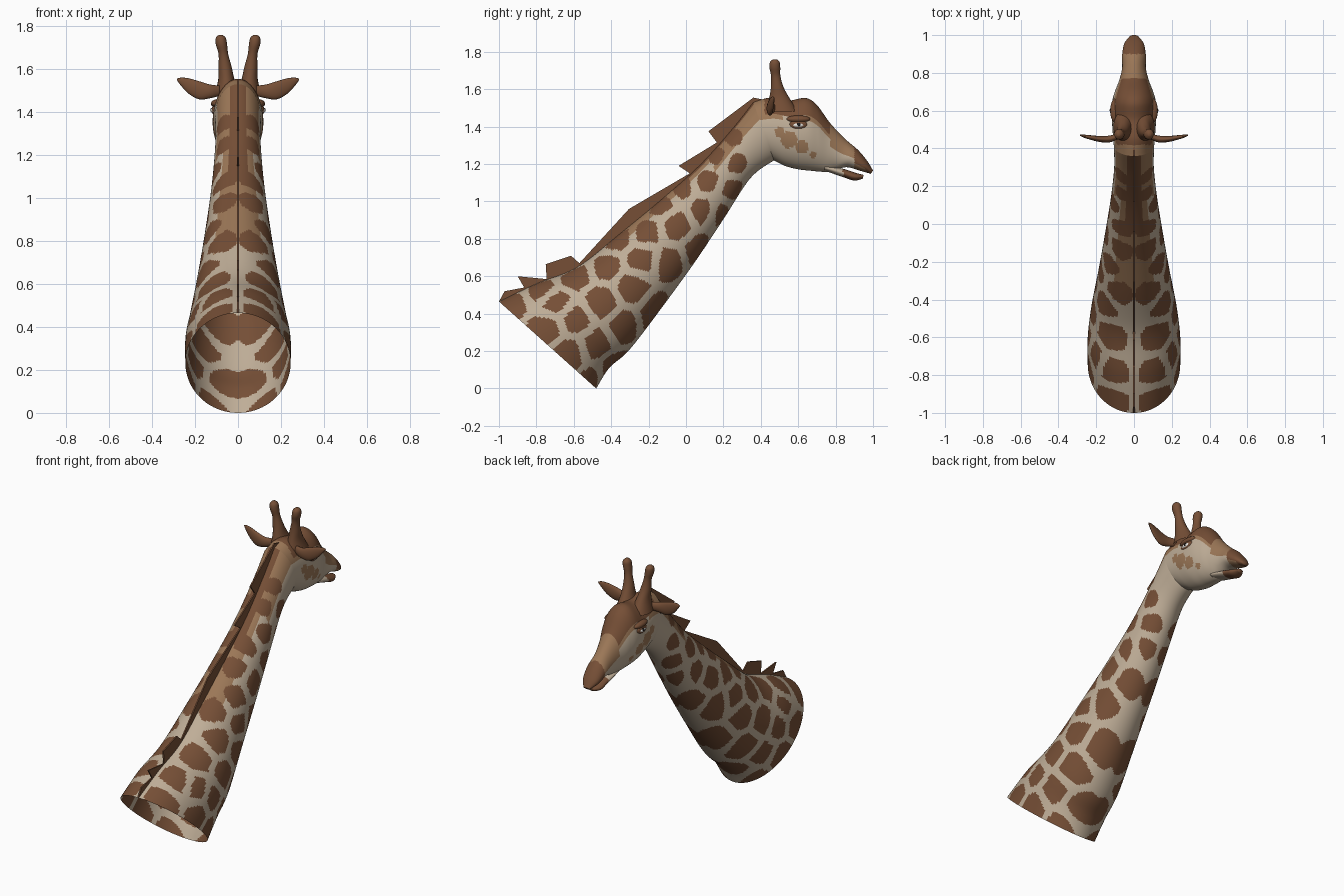
import bpy, bmesh, math
from mathutils import Vector, Matrix

if "Cube" in bpy.data.objects:
    bpy.data.objects.remove(bpy.data.objects["Cube"])


def material(name, rgb):
    m = bpy.data.materials.new(name)
    m.diffuse_color = (*rgb, 1)
    m.use_nodes = True
    m.node_tree.nodes["Principled BSDF"].inputs["Base Color"].default_value = m.diffuse_color
    return m


BROWN, TAN, CREAM, BLACK, WHITE = range(5)
MATS = [material("coat brown", (0.18, 0.078, 0.037)),
        material("coat tan", (0.33, 0.185, 0.095)),
        material("coat cream", (0.52, 0.42, 0.31)),
        material("eye black", (0.012, 0.010, 0.009)),
        material("eye white", (0.80, 0.78, 0.74))]


def finish(name, bm, smooth=True, mat=None):
    bmesh.ops.recalc_face_normals(bm, faces=bm.faces[:])
    me = bpy.data.meshes.new(name)
    bm.to_mesh(me)
    bm.free()
    for m in MATS:
        me.materials.append(m)
    for p in me.polygons:
        p.use_smooth = smooth
        if mat is not None:
            p.material_index = mat
    ob = bpy.data.objects.new(name, me)
    bpy.context.scene.collection.objects.link(ob)
    return ob


def spline(a, b, c, d, t):
    return 0.5 * (2 * b + (c - a) * t + (2 * a - 5 * b + 4 * c - d) * t * t
                  + (3 * b - a - 3 * c + d) * t ** 3)


def loft(name, stations, rows, segs, caps=(), mat=None):
    """Smooth tube through (centre, up half-axis, side half-axis) stations.
    Returns the object and, per face, its height around the section (-1..1)."""
    bm = bmesh.new()
    n = len(stations) - 1
    rings = []
    for r in range(rows + 1):
        u = r / rows * n
        i = min(int(u), n - 1)
        k = [stations[max(0, min(n, i + j))] for j in (-1, 0, 1, 2)]
        c, a, b = (spline(k[0][q], k[1][q], k[2][q], k[3][q], u - i) for q in range(3))
        rings.append([bm.verts.new(c + a * math.sin(s) + b * math.cos(s))
                      for s in (2 * math.pi * j / segs for j in range(segs))])
    heights = []
    for lo, hi in zip(rings, rings[1:]):
        for j in range(segs):
            k = (j + 1) % segs
            bm.faces.new((lo[j], lo[k], hi[k], hi[j]))
            heights.append(math.sin(2 * math.pi * (j + 0.5) / segs))
    for c in caps:
        bm.faces.new(rings[c])
        heights.append(0)
    return finish(name, bm, True, mat), heights


def side_sections(rows):
    """(top y, top z, bottom y, bottom z, half width) -> loft stations."""
    return [(Vector((0, (ty + by) / 2, (tz + bz) / 2)),
             Vector((0, (ty - by) / 2, (tz - bz) / 2)), Vector((w, 0, 0)))
            for ty, tz, by, bz, w in rows]


def ellipsoid(name, centre, size, mat):
    bm = bmesh.new()
    bmesh.ops.create_uvsphere(bm, u_segments=20, v_segments=12, radius=1,
                              matrix=Matrix.LocRotScale(Vector(centre), None, Vector(size)))
    return finish(name, bm, True, mat)


# Neck: open tube, patched by nearest-site cells
neck, heights = loft("neck", side_sections([
    (-1.0, 0.465, -0.48, 0.0, 0.245), (-0.80, 0.56, -0.41, 0.11, 0.245),
    (-0.58, 0.65, -0.30, 0.21, 0.225), (-0.35, 0.83, -0.12, 0.445, 0.185),
    (-0.12, 1.02, 0.05, 0.68, 0.15), (0.08, 1.20, 0.20, 0.905, 0.122),
    (0.25, 1.39, 0.345, 1.125, 0.105), (0.36, 1.53, 0.47, 1.22, 0.107)]), 210, 120)
SITES = [(-.92, .45), (-.75, .33), (-.62, .19), (-.50, .05), (-.78, .52), (-.70, .46),
         (-.59, .37), (-.48, .23), (-.42, .12), (-.59, .59), (-.43, .66), (-.45, .46),
         (-.33, .33), (-.29, .54), (-.18, .42), (-.36, .79), (-.24, .69), (-.09, .67),
         (-.21, .84), (-.05, .87), (.06, .75), (.10, .95), (-.13, .98), (-.02, 1.07),
         (.18, .94), (.11, 1.11), (.25, 1.06), (.17, 1.25), (.27, 1.21), (.25, 1.34)]
centres = [Vector((abs(p.center.x), p.center.y, p.center.z)) for p in neck.data.polygons]
sites = [min(centres, key=lambda c: (c.y - y) ** 2 + (c.z - z) ** 2) for y, z in SITES]
for p, c, v in zip(neck.data.polygons, centres, heights):
    d1, d2 = sorted((c - s).length for s in sites)[:2]
    limit = 0.155 - 0.10 * max(0, min(1, c.z / 1.25))
    if v > 0.93 and c.y > -0.05:
        m = BROWN
    elif d2 - d1 > 0.042 and d1 < limit:
        m = BROWN
    else:
        m = TAN if (v > 0.8 and c.y > -0.4) or (v > 0.4 and c.y > 0.15) else CREAM
    p.material_index = m

# Head: skull tapering into the upper lip
head, heights = loft("head", side_sections([
    (0.36, 1.53, 0.47, 1.22, 0.107), (0.45, 1.555, 0.53, 1.19, 0.113),
    (0.55, 1.54, 0.60, 1.172, 0.118), (0.64, 1.553, 0.66, 1.165, 0.115),
    (0.70, 1.515, 0.71, 1.160, 0.10), (0.77, 1.42, 0.755, 1.158, 0.078),
    (0.85, 1.335, 0.80, 1.168, 0.063), (0.92, 1.275, 0.86, 1.183, 0.063),
    (0.97, 1.215, 0.935, 1.163, 0.052), (1.0, 1.165, 0.988, 1.148, 0.022)]),
    120, 80, caps=(-1,))
CHEEK_SPOTS = [(.55, 1.33, .045), (.62, 1.29, .035), (.68, 1.25, .018), (.50, 1.37, .026)]
for p, v in zip(head.data.polygons, heights):
    y, z = p.center.y, p.center.z
    if y > 0.90:
        m = BROWN if v > -0.3 or y > 0.96 else TAN
    elif y > 0.77:
        m = TAN if v > 0.1 else CREAM
    elif v > 0.55 and y > 0.42:
        m = BROWN
    elif (v > 0.38 and not 0.52 < y < 0.64) or any(
            math.hypot(y - a, z - b) < r for a, b, r in CHEEK_SPOTS):
        m = TAN
    else:
        m = CREAM
    p.material_index = m

# Lower jaw
jaw, heights = loft("lower_jaw", side_sections([
    (0.74, 1.20, 0.74, 1.165, 0.05), (0.85, 1.172, 0.84, 1.130, 0.045),
    (0.91, 1.152, 0.90, 1.112, 0.042), (0.95, 1.142, 0.945, 1.122, 0.02)]),
    24, 32, caps=(0, -1))
for p in jaw.data.polygons:
    p.material_index = BROWN if p.center.y > 0.84 else CREAM

# Mane: thin jagged blade along the back of the neck
bm = bmesh.new()
OUTLINE = [(-1, .465), (-.97, .52), (-.865, .54), (-.90, .60), (-.745, .585), (-.75, .665),
           (-.615, .71), (-.57, .67), (-.305, .96), (.02, 1.15), (-.04, 1.19), (.165, 1.315),
           (.12, 1.375), (.36, 1.555), (.41, 1.545), (.37, 1.49), (.25, 1.35), (.08, 1.16),
           (-.12, .98), (-.35, .79), (-.58, .61), (-.80, .52)]
face = bm.faces.new([bm.verts.new((-0.004, y, z)) for y, z in OUTLINE])
ext = bmesh.ops.extrude_face_region(bm, geom=[face], use_keep_orig=True)
bmesh.ops.translate(bm, vec=(0.008, 0, 0),
                    verts=[g for g in ext["geom"] if isinstance(g, bmesh.types.BMVert)])
finish("mane", bm, False, BROWN)

# Paired parts: horns, ears, brows and eyes
for side, s in (("left", -1), ("right", 1)):
    horn = [(.050, .515, 1.48, .085), (.054, .50, 1.55, .055), (.060, .488, 1.61, .034),
            (.068, .48, 1.67, .025), (.077, .475, 1.715, .029), (.080, .475, 1.745, .026),
            (.081, .475, 1.76, .010)]
    loft(side + "_horn", [(Vector((s * x, y, z)), Vector((0, r, 0)),
                           Vector((r * (0.7 if z < 1.6 else 0.9), 0, 0)))
                          for x, y, z, r in horn], 30, 20, caps=(-1,), mat=BROWN)
    ear = [(.085, .465, 1.50, .024, .016), (.13, .45, 1.497, .032, .018),
           (.18, .45, 1.502, .042, .016), (.23, .458, 1.522, .036, .012),
           (.265, .465, 1.542, .019, .008), (.285, .47, 1.553, .003, .003)]
    loft(side + "_ear", [(Vector((s * x, y, z)), Vector((0, 0, h)), Vector((0, t, 0)))
                         for x, y, z, h, t in ear], 24, 20, caps=(0, -1), mat=BROWN)
    ellipsoid(side + "_brow", (s * .098, .60, 1.440), (.028, .065, .020), BROWN)
    ellipsoid(side + "_eyelid", (s * .106, .60, 1.410), (.017, .050, .026), BROWN)
    ellipsoid(side + "_eyeball", (s * .110, .60, 1.408), (.017, .034, .014), WHITE)
    ellipsoid(side + "_pupil", (s * .115, .603, 1.410), (.014, .014, .012), BLACK)
